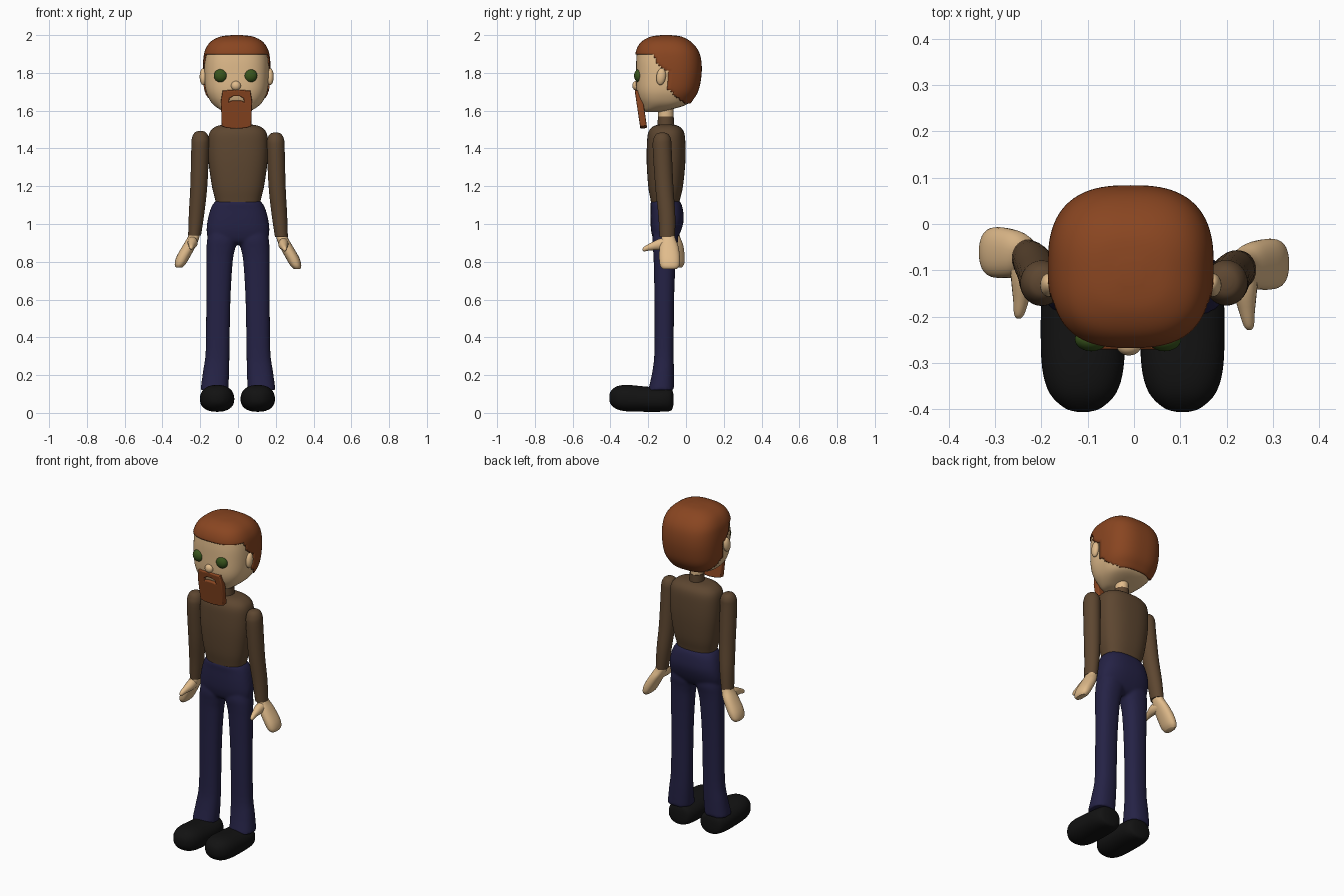
import bpy, bmesh, math
from mathutils import Vector


def material(name, rgb):
    m = bpy.data.materials.new(name)
    m.diffuse_color = (*rgb, 1)
    return m


SKIN = material("skin", (0.75, 0.5, 0.26))
HAIR = material("hair", (0.25, 0.06, 0.015))
SHIRT = material("shirt", (0.11, 0.062, 0.03))
NAVY = material("navy", (0.018, 0.016, 0.06))
BLACK = material("black", (0.006, 0.006, 0.006))
GREEN = material("green", (0.04, 0.09, 0.012))


def activate(ob):
    bpy.ops.object.select_all(action='DESELECT')
    ob.select_set(True)
    bpy.context.view_layer.objects.active = ob


def smooth(ob, angle=45):
    activate(ob)
    bpy.ops.object.shade_smooth_by_angle(angle=math.radians(angle))


def spline_rows(rows, steps):
    """Catmull-Rom interpolation of cross-section rows."""
    out = []
    for i in range(len(rows) - 1):
        p = [rows[max(0, min(len(rows) - 1, i + k))] for k in (-1, 0, 1, 2)]
        for s in range(steps):
            t = s / steps
            out.append([0.5 * (2 * b + (c - a) * t + (2 * a - 5 * b + 4 * c - d) * t * t
                               + (3 * b - a - 3 * c + d) * t ** 3) for a, b, c, d in zip(*p)])
    return out + [list(rows[-1])]


def loft(name, rows, mat, axis='z', power=2.0, n=40, steps=4):
    """Rows are (t, u, v, ru, rv): superellipse sections along z or y."""
    bm = bmesh.new()
    rings = []
    for t, u, v, ru, rv in spline_rows(rows, steps):
        ring = []
        for k in range(n):
            c, s = math.cos(2 * math.pi * k / n), math.sin(2 * math.pi * k / n)
            a = u + ru * math.copysign(abs(c) ** (2 / power), c)
            b = v + rv * math.copysign(abs(s) ** (2 / power), s)
            ring.append(bm.verts.new((a, b, t) if axis == 'z' else (a, t, b)))
        rings.append(ring)
    for r0, r1 in zip(rings, rings[1:]):
        for k in range(n):
            bm.faces.new((r0[k], r0[(k + 1) % n], r1[(k + 1) % n], r1[k]))
    bm.faces.new(rings[0])
    bm.faces.new(rings[-1])
    bmesh.ops.recalc_face_normals(bm, faces=bm.faces)
    me = bpy.data.meshes.new(name)
    bm.to_mesh(me)
    bm.free()
    me.materials.append(mat)
    ob = bpy.data.objects.new(name, me)
    bpy.context.collection.objects.link(ob)
    smooth(ob)
    return ob


def ball(name, loc, scale, mat):
    bpy.ops.mesh.primitive_uv_sphere_add(segments=24, ring_count=16, location=loc)
    ob = bpy.context.object
    ob.name, ob.scale = name, scale
    ob.data.materials.append(mat)
    smooth(ob)
    return ob


# Head
CX = -0.007
head_rows = [(1.592, CX, -0.175, 0.03, 0.03), (1.60, CX, -0.165, 0.075, 0.06),
             (1.63, CX, -0.120, 0.122, 0.118), (1.67, CX, -0.108, 0.150, 0.146),
             (1.72, CX, -0.100, 0.166, 0.163), (1.80, CX, -0.094, 0.172, 0.170),
             (1.87, CX, -0.095, 0.170, 0.168), (1.92, CX, -0.100, 0.160, 0.156),
             (1.96, CX, -0.105, 0.133, 0.126), (1.985, CX, -0.105, 0.085, 0.080),
             (1.993, CX, -0.105, 0.025, 0.025)]
loft("head", head_rows, SKIN, power=2.7, n=96, steps=6)

# Hair: shell of the head above a hairline that drops behind the ears
hair = loft("hair", head_rows, HAIR, power=2.7, n=96, steps=6)
HAIRLINE = [(-0.4, 1.90), (-0.17, 1.90), (-0.15, 1.845), (-0.105, 1.815),
            (-0.09, 1.71), (-0.04, 1.665), (0.0, 1.64), (0.2, 1.63)]


def hairline(y):
    for (y0, z0), (y1, z1) in zip(HAIRLINE, HAIRLINE[1:]):
        if y <= y1:
            return z0 + (z1 - z0) * (y - y0) / (y1 - y0)


bm = bmesh.new()
bm.from_mesh(hair.data)
gone = [f for f in bm.faces if f.calc_center_median().z < hairline(f.calc_center_median().y)]
bmesh.ops.delete(bm, geom=gone, context='FACES')
bm.normal_update()
for v, nrm in [(v, v.normal.copy()) for v in bm.verts]:
    v.co += nrm * 0.007
bm.to_mesh(hair.data)
bm.free()
thick = hair.modifiers.new("thickness", 'SOLIDIFY')
thick.thickness = 0.008
thick.offset = -1

# Face details
for side, label in ((-1, "left"), (1, "right")):
    ball(label + "_eye", (-0.013 + side * 0.079, -0.249, 1.785), (0.036, 0.026, 0.035), GREEN)
    ear = ball(label + "_ear", (CX + side * 0.177, -0.132, 1.78), (0.019, 0.025, 0.045), SKIN)
    ear.rotation_euler = (math.radians(-8), 0, 0)
ball("nose", (-0.011, -0.264, 1.732), (0.026, 0.02, 0.025), SKIN)

# Goatee: flat outline with a mouth opening, tilted to follow the chin
curve = bpy.data.curves.new("goatee", 'CURVE')
curve.dimensions = '2D'
curve.fill_mode = 'BOTH'
curve.extrude = 0.012
curve.bevel_depth = 0.006
curve.bevel_resolution = 2
outer = [(-0.068, 0.10), (-0.076, 0.05), (-0.073, -0.08), (-0.05, -0.088), (0, -0.092),
         (0.05, -0.088), (0.073, -0.08), (0.076, 0.05), (0.068, 0.10), (0, 0.104)]
mouth = [(-0.047, 0.036), (-0.043, 0.068), (-0.02, 0.082), (0.02, 0.082),
         (0.043, 0.068), (0.047, 0.036), (0.02, 0.046), (-0.02, 0.046)]
for pts in (outer, mouth):
    sp = curve.splines.new('POLY')
    sp.points.add(len(pts) - 1)
    for p, (x, y) in zip(sp.points, pts):
        p.co = (x, y, 0, 1)
    sp.use_cyclic_u = True
curve.materials.append(HAIR)
goatee = bpy.data.objects.new("goatee", curve)
bpy.context.collection.objects.link(goatee)
goatee.location = (-0.008, -0.238, 1.603)
goatee.rotation_euler = (math.radians(98.5), 0, 0)
activate(goatee)
bpy.ops.object.convert(target='MESH')
smooth(bpy.context.object, 35)

# Neck, collar and torso
loft("neck", [(1.54, 0, -0.107, 0.036, 0.04), (1.66, 0, -0.107, 0.036, 0.04)], SKIN)
loft("collar", [(1.50, 0, -0.107, 0.043, 0.044), (1.57, 0, -0.107, 0.040, 0.042)], SHIRT)
loft("torso", [(1.09, 0, -0.11, 0.112, 0.07), (1.13, 0, -0.11, 0.121, 0.078),
               (1.20, 0, -0.108, 0.138, 0.092), (1.32, 0, -0.106, 0.155, 0.102),
               (1.42, 0, -0.105, 0.159, 0.102), (1.48, 0, -0.105, 0.152, 0.096),
               (1.51, 0, -0.105, 0.127, 0.078), (1.524, 0, -0.105, 0.09, 0.05),
               (1.528, 0, -0.105, 0.03, 0.02)], SHIRT, power=2.5, n=56)

# Trousers: pelvis and two flared legs fused together
pelvis = loft("trousers", [(0.89, 0, -0.112, 0.10, 0.03), (0.91, 0, -0.112, 0.152, 0.057),
                           (0.96, 0, -0.106, 0.166, 0.078), (1.02, 0, -0.100, 0.161, 0.088),
                           (1.08, 0, -0.102, 0.145, 0.085), (1.115, 0, -0.108, 0.125, 0.079),
                           (1.13, 0, -0.110, 0.10, 0.062)], NAVY, power=2.5)
legs = [loft("leg", [(0.12, s * 0.125, -0.132, 0.074, 0.068), (0.22, s * 0.116, -0.121, 0.069, 0.057),
                     (0.33, s * 0.108, -0.116, 0.063, 0.051), (0.60, s * 0.104, -0.115, 0.064, 0.052),
                     (0.80, s * 0.098, -0.113, 0.070, 0.058), (0.87, s * 0.091, -0.112, 0.076, 0.063),
                     (0.92, s * 0.083, -0.110, 0.080, 0.068), (0.98, s * 0.080, -0.108, 0.07, 0.06)],
             NAVY, power=2.3) for s in (-1, 1)]
activate(pelvis)
for leg in legs:
    leg.select_set(True)
bpy.ops.object.join()
fuse = pelvis.modifiers.new("fuse", 'REMESH')
fuse.mode = 'VOXEL'
fuse.voxel_size = 0.008
fuse.use_smooth_shade = True
relax = pelvis.modifiers.new("relax", 'SMOOTH')
relax.iterations = 4

# Arms, hands, thumbs and shoes for each side
for s, label, dy, dz in ((-1, "left", 0.025, 0.008), (1, "right", 0, 0)):
    arm = [(1.484, 0.199, -0.126, 0.012, 0.012), (1.476, 0.199, -0.126, 0.03, 0.032),
           (1.45, 0.199, -0.126, 0.044, 0.046), (1.40, 0.200, -0.126, 0.047, 0.050),
           (1.20, 0.207, -0.115 + dy * .4, 0.045, 0.048), (1.05, 0.219, -0.102 + dy * .7, 0.041, 0.045),
           (0.93, 0.230, -0.099 + dy, 0.034, 0.041)]
    loft(label + "_arm", [(z + dz, s * x, y, a, b) for z, x, y, a, b in arm], SHIRT, n=28)
    hand = [(0.95, 0.228, -0.095, 0.026, 0.032), (0.92, 0.236, -0.093, 0.031, 0.038),
            (0.88, 0.256, -0.090, 0.035, 0.050), (0.82, 0.289, -0.087, 0.036, 0.055),
            (0.78, 0.306, -0.086, 0.029, 0.051), (0.762, 0.312, -0.086, 0.017, 0.038)]
    loft(label + "_hand", [(z + dz, s * x, y + dy, a, b) for z, x, y, a, b in hand], SKIN, n=28, power=2.3)
    thumb = [(-0.08, 0.245, 0.895, 0.025, 0.034), (-0.14, 0.240, 0.892, 0.026, 0.030),
             (-0.19, 0.244, 0.879, 0.017, 0.019), (-0.22, 0.248, 0.868, 0.011, 0.013),
             (-0.229, 0.249, 0.865, 0.004, 0.005)]
    loft(label + "_thumb", [(y + dy, s * x, z + dz, a, b) for y, x, z, a, b in thumb], SKIN, axis='y', n=20)
    shoe = [(-0.406, 0, 0.080, 0.012, 0.012), (-0.397, 0, 0.080, 0.040, 0.036),
            (-0.365, 0, 0.080, 0.072, 0.061), (-0.31, 0, 0.078, 0.088, 0.070),
            (-0.22, 0, 0.073, 0.091, 0.067), (-0.14, 0, 0.070, 0.088, 0.064),
            (-0.095, 0, 0.070, 0.077, 0.062), (-0.075, 0, 0.070, 0.06, 0.054),
            (-0.067, 0, 0.070, 0.025, 0.03)]
    loft(label + "_shoe", [(y, s * 0.1075 - 0.003, z, a, b) for y, x, z, a, b in shoe], BLACK,
         axis='y', power=2.3)
